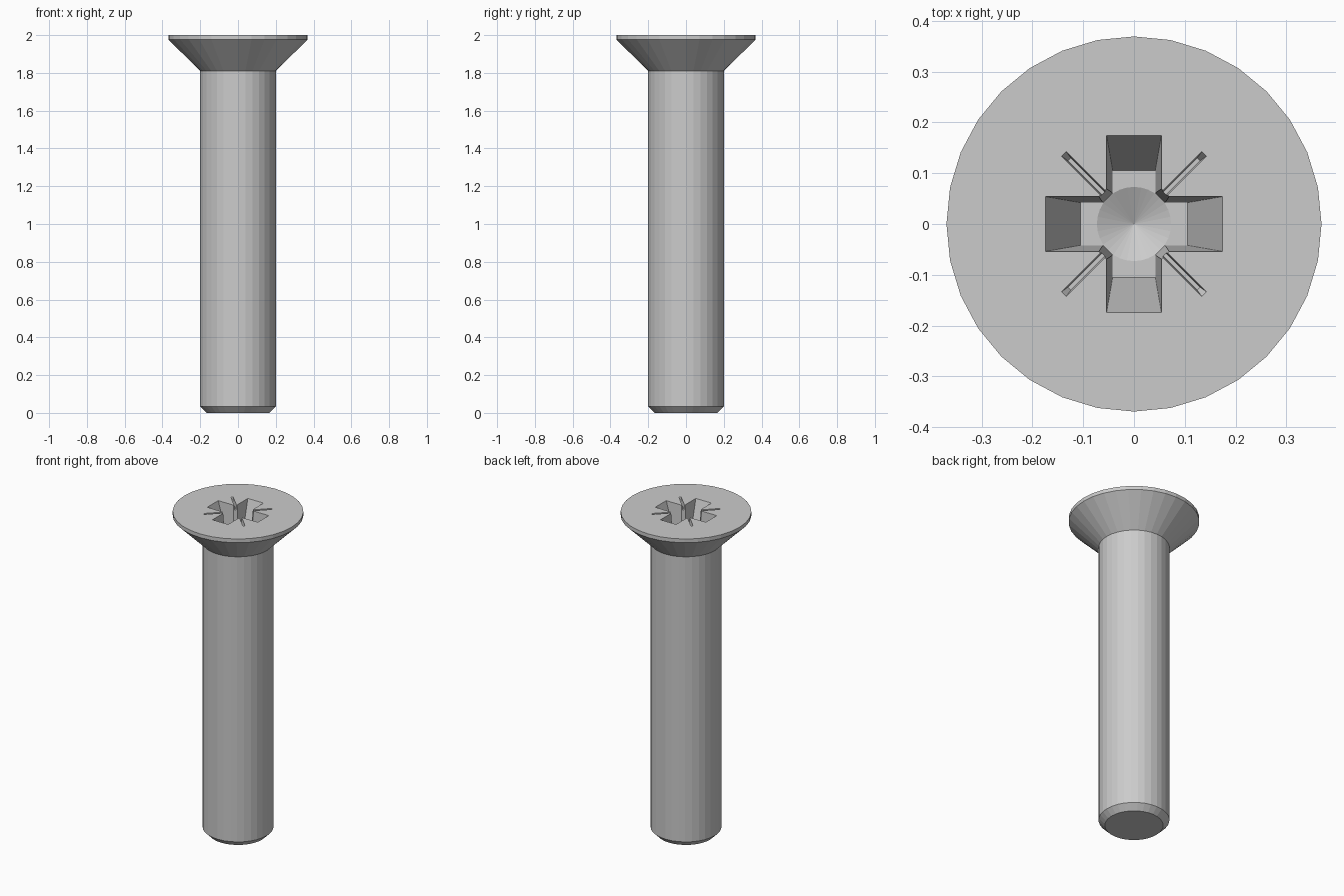
import bpy, bmesh, math

if "Cube" in bpy.data.objects:
    bpy.data.objects.remove(bpy.data.objects["Cube"])

TOP = 2.0
FLOOR = 1.80      # bottom of the drive recess
SIDES = 32


def make_object(name, bm):
    bmesh.ops.recalc_face_normals(bm, faces=bm.faces)
    mesh = bpy.data.meshes.new(name)
    bm.to_mesh(mesh)
    bm.free()
    obj = bpy.data.objects.new(name, mesh)
    bpy.context.collection.objects.link(obj)
    return obj


def stack(name, rings):
    """Skin a closed solid through outlines given as (points, z)."""
    bm = bmesh.new()
    loops = [[bm.verts.new((x, y, z)) for x, y in pts] for pts, z in rings]
    n = len(loops[0])
    for a, b in zip(loops, loops[1:]):
        for i in range(n):
            j = (i + 1) % n
            bm.faces.new((a[i], a[j], b[j], b[i]))
    bm.faces.new(loops[0])
    bm.faces.new(loops[-1])
    return make_object(name, bm)


def circle(r, n=SIDES, turn=0.0):
    return [(r * math.cos(turn + 2 * math.pi * i / n),
             r * math.sin(turn + 2 * math.pi * i / n)) for i in range(n)]


def cross(l, w):
    arm = [(l, -w), (l, w), (w, w)]
    pts = []
    for _ in range(4):
        pts += arm
        arm = [(-y, x) for x, y in arm]
    return pts


def slot(r0, r1, w, angle):
    c, s = math.cos(angle), math.sin(angle)
    return [(x * c - y * s, x * s + y * c)
            for x, y in ((r0, -w), (r1, -w), (r1, w), (r0, w))]


def tapered(name, low, z_low, high):
    """Cutter whose outline is 'high' at the head face, continued above it."""
    k = 1 + 0.02 / (TOP - z_low)
    over = [(a[0] + (b[0] - a[0]) * k, a[1] + (b[1] - a[1]) * k)
            for a, b in zip(low, high)]
    return stack(name, [(low, z_low), (over, TOP + 0.02)])


# Shank with chamfered tip and countersunk head
profile = [(0.165, 0), (0.2, 0.035), (0.2, 1.81), (0.369, 1.977), (0.369, TOP)]
screw = stack("countersunk_screw", [(circle(r), z) for r, z in profile])

# Drive recess: tapered cross, chamfered inner corners, conical pit
q = math.sqrt(2)
cutters = [
    tapered("cross_cutter", cross(0.105, 0.042), FLOOR, cross(0.174, 0.054)),
    tapered("corner_cutter", circle(0.073 * q, 4), FLOOR + 0.002,
            circle(0.087 * q, 4)),
    stack("pit_cutter", [(circle(0.0005), FLOOR - 0.035),
                         (circle(0.073), FLOOR), (circle(0.073), FLOOR + 0.004)]),
]

# Four thin diagonal tick marks
for i in range(4):
    a = math.pi / 4 + i * math.pi / 2
    cutters.append(tapered("tick_cutter", slot(0.05, 0.18, 0.004, a), TOP - 0.03,
                           slot(0.05, 0.195, 0.0065, a)))

# Cut the recess
bpy.context.view_layer.objects.active = screw
for cutter in cutters:
    cutter.hide_render = True
    mod = screw.modifiers.new(cutter.name, 'BOOLEAN')
    mod.operation = 'DIFFERENCE'
    mod.solver = 'EXACT'
    mod.object = cutter
    bpy.ops.object.modifier_apply(modifier=mod.name)
    bpy.data.objects.remove(cutter)
